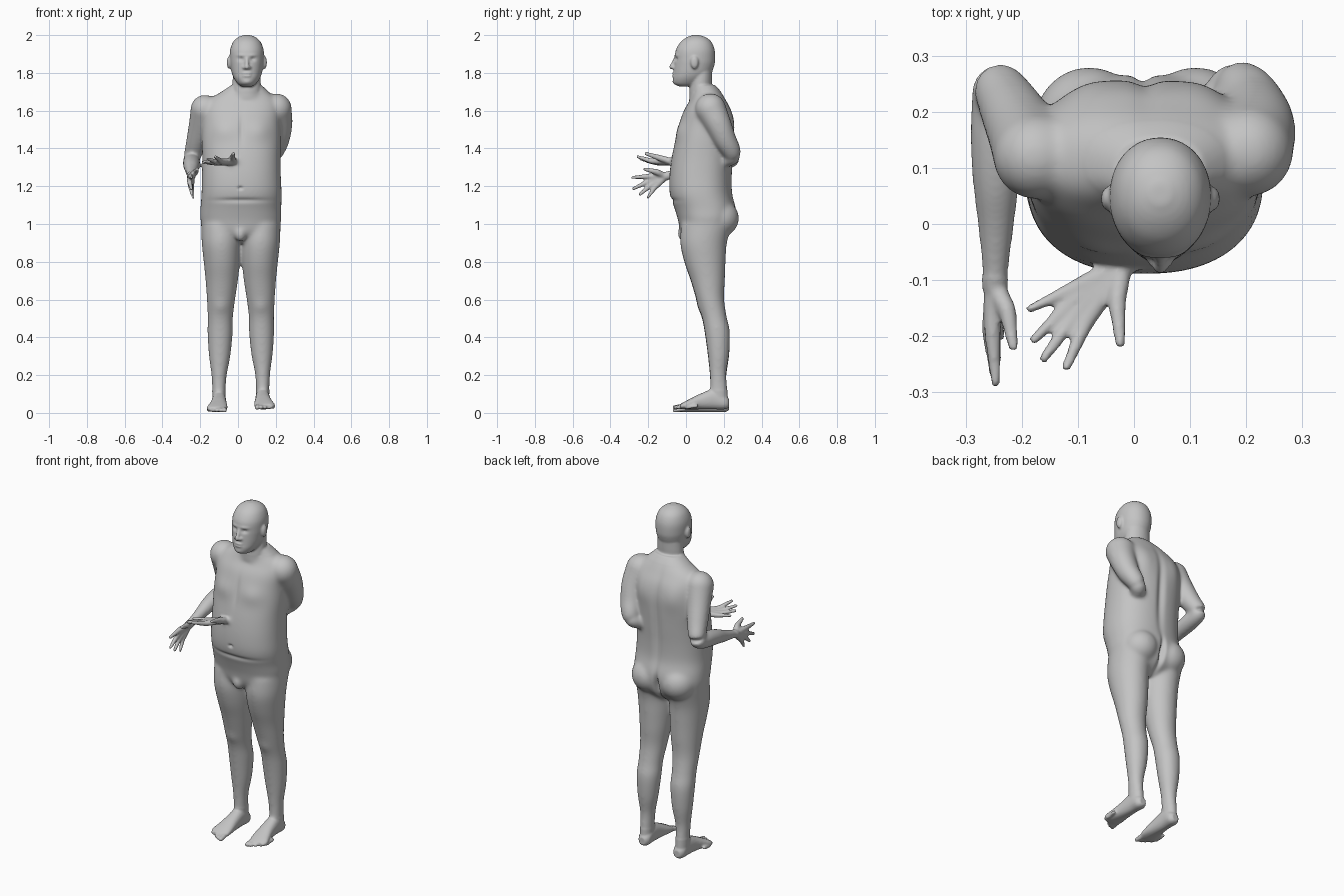
import bpy, bmesh, math
from mathutils import Vector, Matrix

bm = bmesh.new()


def spline(pts, steps=4):
    """Smooth the list of (x, y, z, radius_a, radius_b) rings."""
    pts = [Vector(p) for p in pts]
    ext = [pts[0]] + pts + [pts[-1]]
    out = []
    for i in range(len(pts) - 1):
        a, b, c, d = ext[i:i + 4]
        for k in range(steps):
            t = k / steps
            out.append(0.5 * (2 * b + (c - a) * t + (2 * a - 5 * b + 4 * c - d) * t * t
                              + (3 * b - a - 3 * c + d) * t ** 3))
    return out + [pts[-1]]


def loft(pts, axis=None, power=2.0, n=32):
    """Closed skin over rings; rings lie flat for axis z or y, else follow the path."""
    pts = spline(pts)
    rings = []
    for i, p in enumerate(pts):
        c = Vector(p[:3])
        if axis == 'z':
            u, v = Vector((1, 0, 0)), Vector((0, 1, 0))
        elif axis == 'y':
            u, v = Vector((1, 0, 0)), Vector((0, 0, 1))
        else:
            t = Vector(pts[min(i + 1, len(pts) - 1)][:3]) - Vector(pts[max(i - 1, 0)][:3])
            u = t.cross(Vector((0.3, 0.1, 1))).normalized()
            v = t.cross(u).normalized()
        ring = []
        for k in range(n):
            ca, sa = math.cos(2 * math.pi * k / n), math.sin(2 * math.pi * k / n)
            ca = math.copysign(abs(ca) ** (2 / power), ca)
            sa = math.copysign(abs(sa) ** (2 / power), sa)
            ring.append(bm.verts.new(c + u * ca * p[3] + v * sa * p[4]))
        rings.append(ring)
    for r, s in zip(rings, rings[1:]):
        for k in range(n):
            bm.faces.new((r[k], r[(k + 1) % n], s[(k + 1) % n], s[k]))
    bm.faces.new(rings[0][::-1])
    bm.faces.new(rings[-1])


def ball(c, r):
    m = Matrix.Translation(c) @ Matrix.Diagonal((*r, 1))
    bmesh.ops.create_uvsphere(bm, u_segments=24, v_segments=16, radius=1, matrix=m)


def limb(pts):
    """Round tube of (x, y, z, radius) with ball ends."""
    loft([(*p, p[3]) for p in pts], n=20)
    for p in (pts[0], pts[-1]):
        ball(p[:3], (p[3],) * 3)


# torso: x centre, front y, back y, z, half width
torso = [(.015, .02, .17, .90, .10), (.015, -.025, .235, .95, .19),
         (.015, -.042, .262, 1.02, .213), (.015, -.06, .265, 1.08, .214),
         (.019, -.086, .246, 1.16, .212), (.018, -.088, .244, 1.25, .209),
         (.018, -.076, .25, 1.35, .207), (.017, -.055, .255, 1.45, .210),
         (.017, -.036, .255, 1.53, .208), (.02, -.012, .24, 1.60, .205),
         (.025, .02, .212, 1.655, .185), (.037, .035, .185, 1.70, .125),
         (.045, .035, .155, 1.735, .08)]
loft([(x, (f + b) / 2, z, w, (b - f) / 2) for x, f, b, z, w in torso], 'z', 2.3, 48)

# neck and head, same ring format
loft([(.045, .085, 1.66, .085, .07), (.045, .078, 1.72, .077, .06),
      (.046, .08, 1.77, .074, .058), (.047, .08, 1.83, .07, .06)], 'z')
head = [(-.035, .04, 1.728, .028), (-.062, .075, 1.742, .048), (-.069, .11, 1.77, .068),
        (-.066, .135, 1.80, .080), (-.063, .15, 1.84, .087), (-.060, .154, 1.87, .090),
        (-.054, .152, 1.92, .089), (-.030, .136, 1.962, .074), (.002, .108, 1.987, .049),
        (.035, .072, 2.0, .018)]
loft([(.047, (f + b) / 2, z, w, (b - f) / 2) for f, b, z, w in head], 'z', 2.1, 40)

# nose, lips, ears
limb([(.047, -.054, 1.88, .009), (.047, -.068, 1.85, .010), (.047, -.076, 1.832, .013)])
for s in (-1, 1):
    ball((.047 + s * .014, -.064, 1.828), (.010, .013, .009))
    ball((.047 + s * .094, .045, 1.855), (.012, .021, .034))
for z in (1.797, 1.784):
    ball((.047, -.063, z), (.026, .012, .006))

# legs, feet and buttocks, mirrored about the pelvis centre
PX = .015
leg = [(.105, .11, 1.0, .106, .135), (.104, .093, .90, .103, .124), (.101, .10, .80, .096, .110),
       (.101, .115, .70, .086, .091), (.105, .128, .60, .075, .074), (.109, .15, .50, .067, .066),
       (.110, .166, .42, .067, .067), (.112, .172, .30, .057, .057), (.115, .17, .20, .041, .045),
       (.116, .173, .12, .036, .046), (.116, .175, .05, .034, .048)]
foot = [(.114, .228, .036, .020, .022), (.114, .205, .042, .035, .038), (.115, .15, .058, .037, .054),
        (.117, .08, .046, .042, .042), (.121, .03, .034, .050, .030), (.126, -.005, .025, .054, .021),
        (.125, -.03, .019, .044, .013)]
for s, lift in ((-1, 0), (1, .015)):
    def up(z):
        return z + lift * max(0, 1 - z)
    loft([(PX + s * u, y, up(z), a, b) for u, y, z, a, b in leg], 'z')
    loft([(PX + s * u, y, z + lift, a, b) for u, y, z, a, b in foot], 'y', 2.3)
    for i in range(5):
        u, tip, r = .086 + .021 * i, -.06 + .004 * i + .003 * i * i, .0135 - .001 * i
        limb([(PX + s * (u + .003), tip + .05, .022 + lift, r),
              (PX + s * u, tip, .014 + lift, r * .9)])
    ball((PX + s * .095, .175, 1.03), (.10, .106, .10))
ball((.013, -.012, .95), (.032, .033, .045))

# arms: one reaches forward, the other is bent behind with its forearm through the trunk
limb([(-.175, .12, 1.607, .077), (-.196, .16, 1.52, .066), (-.222, .21, 1.42, .056),
      (-.243, .245, 1.36, .046), (-.246, .225, 1.335, .044), (-.246, .16, 1.322, .047),
      (-.246, .08, 1.305, .043), (-.246, 0, 1.28, .034), (-.247, -.07, 1.262, .026),
      (-.248, -.11, 1.252, .023)])
limb([(.203, .13, 1.61, .082), (.219, .17, 1.53, .070), (.213, .205, 1.45, .061),
      (.195, .238, 1.39, .052), (.172, .24, 1.352, .043), (.13, .17, 1.34, .044),
      (.06, .05, 1.335, .036), (.01, -.04, 1.333, .026), (-.015, -.07, 1.33, .023)])


def hand(wrist, fingers):
    """Each finger runs wrist - knuckle - middle joint - tip."""
    w = Vector(wrist)
    for knuckle, tip, thick in fingers:
        k, t = Vector(knuckle), Vector(tip)
        limb([(*w, .019), (*w.lerp(k, .55), .017), (*k, .0145 * thick),
              (*k.lerp(t, .5), .011 * thick), (*t.lerp(k, .1), .0085 * thick)])


hand((-.248, -.11, 1.252), [
    ((-.252, -.195, 1.252), (-.246, -.292, 1.246), 1), ((-.256, -.195, 1.227), (-.246, -.288, 1.182), 1),
    ((-.252, -.185, 1.206), (-.243, -.25, 1.152), 1), ((-.246, -.165, 1.192), (-.236, -.206, 1.135), .9),
    ((-.226, -.155, 1.275), (-.214, -.225, 1.292), 1.1)])
hand((-.022, -.075, 1.33), [
    ((-.088, -.180, 1.333), (-.124, -.263, 1.358), 1), ((-.106, -.165, 1.327), (-.167, -.248, 1.346), 1),
    ((-.116, -.145, 1.323), (-.185, -.213, 1.332), 1), ((-.118, -.120, 1.322), (-.193, -.155, 1.325), .9),
    ((-.030, -.140, 1.350), (-.024, -.220, 1.375), 1.1)])

# fuse all parts into one skin
bmesh.ops.recalc_face_normals(bm, faces=bm.faces)
me = bpy.data.meshes.new("parts")
bm.to_mesh(me)
bm.free()
body = bpy.data.objects.new("body", me)
bpy.context.collection.objects.link(body)
mod = body.modifiers.new("fuse", 'REMESH')
mod.mode = 'VOXEL'
mod.voxel_size = .006
mod = body.modifiers.new("soften", 'SMOOTH')
mod.factor = .5
mod.iterations = 3
deps = bpy.context.evaluated_depsgraph_get()
skin = bpy.data.meshes.new_from_object(body.evaluated_get(deps))
body.modifiers.clear()
body.data = skin

# blend the joints, leaving head, hands and feet crisp
bm = bmesh.new()
bm.from_mesh(skin)
soft = [v for v in bm.verts if .12 < v.co.z < 1.70 and v.co.y > -.095
        and not (v.co.x < -.005 and v.co.y < -.06 and 1.30 < v.co.z < 1.37)]
for _ in range(22):
    bmesh.ops.smooth_vert(bm, verts=soft, factor=.5, use_axis_x=True, use_axis_y=True, use_axis_z=True)

# soft sculpted bumps and hollows: centre, reach, height
marks = [((.02, .25, 1.38), (.022, .1, .22), -.014),       # spine
         ((.015, .28, 1.0), (.013, .12, .07), -.03),       # buttock cleft
         ((.012, -.09, 1.19), (.012, .04, .008), -.012),   # navel
         ((.018, -.08, 1.125), (.13, .07, .012), -.007),   # belly fold
         ((.02, -.04, 1.50), (.014, .06, .07), -.006),     # breastbone
         ((.047, -.068, 1.7905), (.022, .03, .004), -.004),  # mouth
         ((.047, -.065, 1.752), (.022, .03, .012), .004)]  # chin
for s in (-1, 1):
    marks += [((.047 + s * .032, -.055, 1.873), (.015, .035, .010), -.009),  # eye sockets
              ((.047 + s * .030, -.055, 1.893), (.024, .035, .007), .004),   # brows
              ((.02 + s * .09, -.03, 1.49), (.06, .06, .05), .009),          # chest
              ((.02 + s * .10, .25, 1.55), (.05, .07, .08), .008),           # shoulder blades
              ((PX + s * .105, .06, .56), (.035, .05, .035), .005)]          # kneecaps
bm.normal_update()
for v in bm.verts:
    push = 0
    for c, r, h in marks:
        d = sum(((v.co[i] - c[i]) / r[i]) ** 2 for i in range(3))
        if d < 9:
            push += h * math.exp(-d)
    if push:
        v.co += v.normal * push
    v.co.z = max(v.co.z, 0)
bm.to_mesh(skin)
bm.free()

# single grey colour
grey = bpy.data.materials.new("plain grey")
grey.diffuse_color = (.55, .55, .55, 1)
skin.materials.clear()
skin.materials.append(grey)
for p in skin.polygons:
    p.material_index = 0
skin.shade_smooth()
